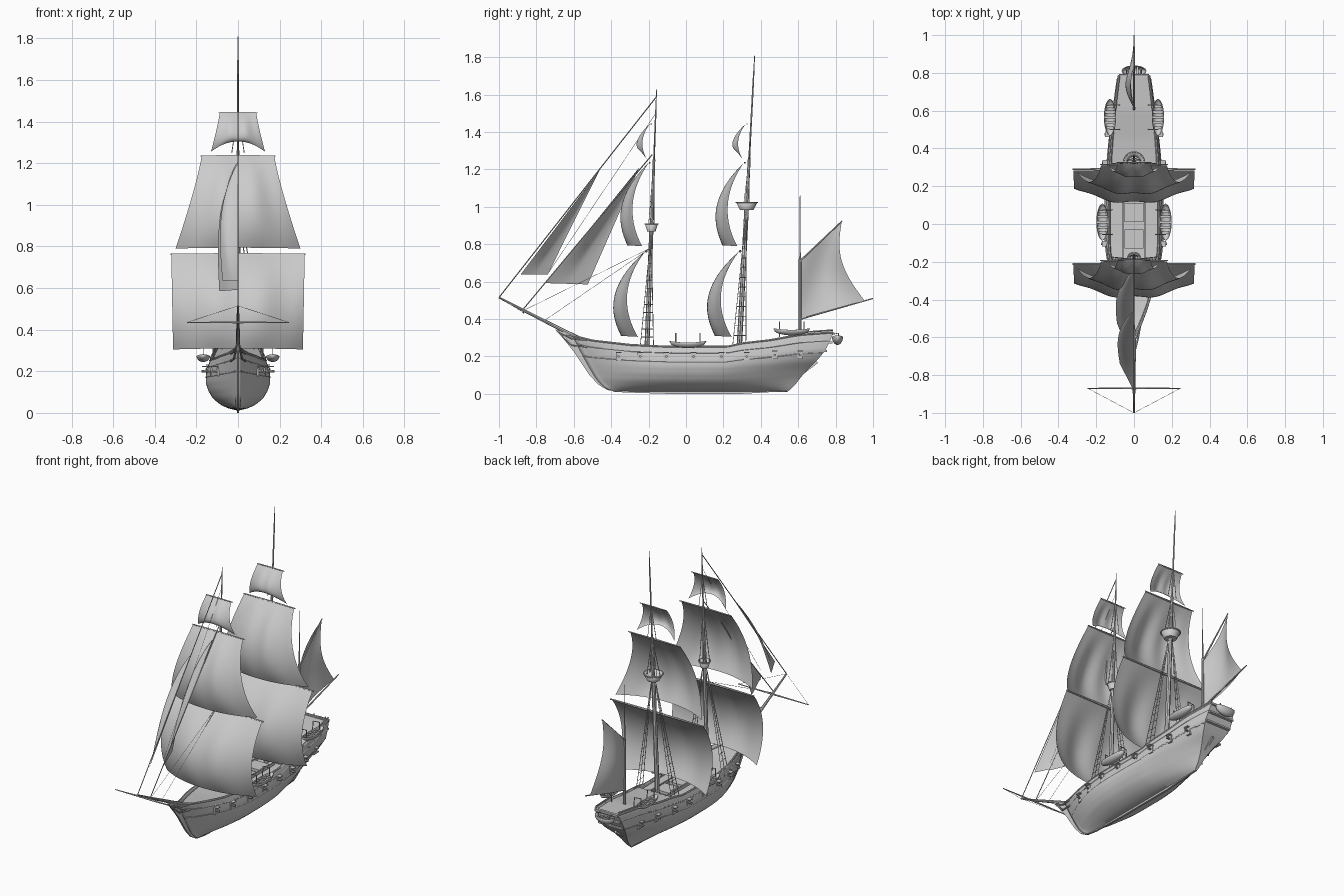
import bpy, bmesh, math
from mathutils import Vector, Matrix

if "Cube" in bpy.data.objects:
    bpy.data.objects.remove(bpy.data.objects["Cube"])


def lerp(table, x):
    """Piecewise linear lookup; rows are (x, value, value...)."""
    if x <= table[0][0]:
        return table[0][1:]
    for a, b in zip(table, table[1:]):
        if x <= b[0]:
            k = (x - a[0]) / (b[0] - a[0])
            return tuple(p + (q - p) * k for p, q in zip(a[1:], b[1:]))
    return table[-1][1:]


def add(name, bm):
    bmesh.ops.remove_doubles(bm, verts=bm.verts, dist=1e-5)
    me = bpy.data.meshes.new(name)
    bm.to_mesh(me)
    bm.free()
    ob = bpy.data.objects.new(name, me)
    bpy.context.collection.objects.link(ob)
    return ob


def surf(name, fn, nu, nv, thick=0, mat=None, close_end=False):
    """Grid surface from fn(u, v) with u, v in 0..1."""
    bm = bmesh.new()
    g = [[bm.verts.new(fn(i / nu, j / nv)) for j in range(nv + 1)] for i in range(nu + 1)]
    for i in range(nu):
        for j in range(nv):
            bm.faces.new((g[i][j], g[i + 1][j], g[i + 1][j + 1], g[i][j + 1]))
    if close_end:
        r = g[-1]
        for j in range(nv // 2):
            f = [r[j], r[j + 1], r[nv - j - 1], r[nv - j]]
            bm.faces.new(f if f[1] != f[2] else [f[0], f[1], f[3]])
    bmesh.ops.recalc_face_normals(bm, faces=bm.faces)
    if mat:
        bm.transform(mat)
    ob = add(name, bm)
    if thick:
        m = ob.modifiers.new("thickness", 'SOLIDIFY')
        m.thickness, m.offset = thick, 0
    return ob


def boxes(name, items):
    """Boxes given as (centre, size)."""
    bm = bmesh.new()
    for c, s in items:
        bmesh.ops.create_cube(bm, size=1, matrix=Matrix.Translation(c) @ Matrix.Diagonal((*s, 1)))
    return add(name, bm)


def tubes(name, paths, r, res=1):
    """Round bars along paths; an optional 4th value scales the radius."""
    cu = bpy.data.curves.new(name, 'CURVE')
    cu.dimensions, cu.bevel_depth, cu.bevel_resolution, cu.use_fill_caps = '3D', r, res, True
    for p in paths:
        s = cu.splines.new('POLY')
        s.points.add(len(p) - 1)
        for pt, q in zip(s.points, p):
            pt.co = (q[0], q[1], q[2], 1)
            pt.radius = q[3] if len(q) > 3 else 1
    ob = bpy.data.objects.new(name, cu)
    bpy.context.collection.objects.link(ob)
    bpy.ops.object.select_all(action='DESELECT')
    ob.select_set(True)
    bpy.context.view_layer.objects.active = ob
    bpy.ops.object.convert(target='MESH')
    return ob


# Hull shape: levels are (t, bow y, stern y, half width, stern half width)
LEVELS = [(0, -.38, .54, .006, .005), (.04, -.42, .555, .04, .006), (.12, -.45, .58, .083, .01),
          (.25, -.48, .61, .118, .02), (.4, -.505, .65, .139, .04), (.55, -.53, .70, .15, .07),
          (.7, -.555, .74, .15, .088), (.85, -.58, .765, .142, .085), (1, -.605, .785, .13, .078)]
SHEER = [(-.62, .315), (-.5, .285), (-.3, .262), (-.1, .252), (.22, .252), (.3, .27),
         (.45, .287), (.6, .315), (.8, .33)]


def sheer(y):
    return lerp(SHEER, y)[0]


def width(u, w, s):
    b = min(1, max(0, u) / .4)
    k = max(0, (min(u, 1) - .5) / .5) ** 1.8
    return max(.006, w * (1 - (1 - b) ** 2) * (1 - k) + s * k)


def half(y, t):
    y0, y1, w, s = lerp(LEVELS, t)
    return width((y - y0) / (y1 - y0), w, s)


def hull(u, v):
    t = abs(2 * v - 1)
    y0, y1, w, s = lerp(LEVELS, t)
    y = y0 + u * (y1 - y0)
    x = width(u, w, s) if t > 0 else 0
    return (x if v > .5 else -x, y, .015 + t * (sheer(y) - .015))


surf("hull", hull, 56, 40, .01, close_end=True)

# Keel, stem and sternpost plate
outline = [(-.70, .345), (-.66, .30), (-.60, .225), (-.52, .105), (-.47, .05), (-.42, .02), (-.34, .008),
           (-.1, 0), (.3, 0), (.55, .015), (.595, .08), (.705, .165), (.69, .185), (.5, .1), (-.42, .12),
           (-.54, .29), (-.6, .318)]
bm = bmesh.new()
face = bm.faces.new([bm.verts.new((-.006, y, z)) for y, z in outline])
ext = bmesh.ops.extrude_face_region(bm, geom=[face])
bmesh.ops.translate(bm, verts=[e for e in ext['geom'] if isinstance(e, bmesh.types.BMVert)], vec=(.012, 0, 0))
bmesh.ops.recalc_face_normals(bm, faces=bm.faces)
add("keel_and_stem", bm)


# Decks
def deck(y0, y1, height):
    def fn(u, v):
        y = y0 + u * (y1 - y0)
        return ((2 * v - 1) * half(y, .95), y, height(y))
    return fn


surf("main_deck", deck(-.58, .31, lambda y: sheer(min(y, .2)) - .018), 24, 2)
surf("quarter_deck", deck(.3, .78, lambda y: sheer(y) - .006), 16, 2)
boxes("quarter_deck_bulkhead", [((0, .303, .248), (.25, .008, .034))])
boxes("hatches", [((0, y, .242), (.1, .1, .016)) for y in (-.08, .06, .19)])
boxes("deck_beams", [((s * .058, .05, .242), (.006, .46, .02)) for s in (-1, 1)])
boxes("transom_trim", [((0, .785, .322), (.16, .02, .012)), ((0, .772, .275), (.17, .02, .01)),
                       ((0, .745, .228), (.17, .02, .01))])

# Rails and wales following the hull
for name, t, r in (("top_rails", 1, .006), ("upper_wales", .86, .004), ("lower_wales", .66, .004)):
    y0, y1, _, _ = lerp(LEVELS, t)
    tubes(name, [[(s * (half(y, t) + .003), y, .015 + t * (sheer(y) - .015))
                  for y in [y0 + (y1 - y0) * i / 40 for i in range(41)]] for s in (-1, 1)], r)
tubes("beak_rails", [[(s * .035, -.53, z), (s * .02, -.61, z + .01), (0, -.69, .338)]
                     for s in (-1, 1) for z in (.25, .285)], .005)
tubes("quarter_deck_rails", [[(s * half(y, 1), y, sheer(y) + .012) for y in (.6, .66, .72, .785)]
                             for s in (-1, 1)], .005)

# Gun ports, lids and barrels
ports, lids, guns = [], [], []
for y in (-.36, -.245, -.105, .04, .19, .325, .475, .61):
    z = .2 + .008 * (y > .4)
    w = half(y, (z - .015) / (sheer(y) - .015))
    for s in (-1, 1):
        ports.append(((s * w, y, z - .002), (.018, .028, .042)))
        lids.append(((s * (w + .014), y, z + .022), (.026, .03, .005)))
        guns.append([(s * (w - .02), y, z, 1.2), (s * (w + .024), y, z, .9), (s * (w + .026), y, z, 1.2),
                     (s * (w + .03), y, z, 1.2)])
boxes("gun_port_frames", ports)
boxes("gun_port_lids", lids)
tubes("cannons", guns, .006)


# Masts and spars
def fore(z):
    return -.21 + (z - .22) * .0376


def main(z):
    return .285 + (z - .25) * .0526


def mast(f, top, nest):
    return [(0, f(z), z, r) for z, r in ((.2, 1.2), (nest, 1), (nest + .02, .75), (1.25, .65),
                                         (1.27, .4), (top - .15, .35), (top, .15))]


tubes("fore_mast", [mast(fore, 1.63, .9)], .011, 2)
tubes("main_mast", [mast(main, 1.81, 1.0)], .012, 2)
tubes("mizzen_mast", [[(0, .61, .28), (0, .61, .72, .8), (0, .61, .74, .4), (0, .61, 1.06, .2)]], .009, 2)
tubes("bowsprit", [[(0, -.56, .29, 1.3), (0, -.87, .447, .8), (0, -1, .515, .5)]], .009, 2)
tubes("sprit_yard", [[(-.245, -.87, .435, .5), (0, -.87, .435), (.245, -.87, .435, .5)]], .005)
tubes("spanker_boom_and_gaff", [[(0, .61, .40), (0, 1, .51, .6)], [(0, .61, .71), (0, .835, .925, .6)]], .006)


# Square sails with their yards
def square_sail(f, top, bottom, wt, wb, depth, arch):
    y0 = f(top) - .028

    def fn(u, v):
        s = 2 * u - 1
        w = wt + (wb - wt) * v ** 1.2
        edge, mid = -.32 * v + .28 * v * v, -.51 * v + .38 * v * v
        y = edge + (mid - edge) * (1 - abs(s) ** 2.2) + .03 * v * (1 - v) * math.cos(s * 9)
        return (s * w, y0 + depth * y, top + (bottom - top) * v + arch * v ** 3 * (1 - s * s))
    return fn


SAILS = [("course", .762, .305, .32, .312, 1, .005), ("topsail", 1.235, .79, .175, .30, .88, .004),
         ("topgallant", 1.443, 1.255, .088, .13, .42, .05)]
for mname, f in (("fore", fore), ("main", main)):
    yards = []
    for name, top, bot, wt, wb, d, arch in SAILS:
        surf(f"{mname}_{name}", square_sail(f, top, bot, wt, wb, d, arch), 28, 18)
        y, k = f(top) - .022, .4 + wt * 2
        yards.append([(-wt - .005, y, top, k * .6), (0, y, top, k), (wt + .005, y, top, k * .6)])
    tubes(f"{mname}_yards", yards, .007)


# Triangular headsails and the spanker
def jib(head, tack, clew, belly):
    h, t, c = Vector(head), Vector(tack), Vector(clew)

    def fn(a, b):
        p = h.lerp(t.lerp(c, b), a)
        p.x -= belly * math.sin(math.pi * a ** .8) * math.sin(math.pi * (.15 + .85 * b) * .6) * min(1, b * 2)
        return p
    return fn


surf("outer_jib", jib((0, -.46, 1.2), (0, -.885, .637), (-.075, -.74, .637), .05), 20, 12)
surf("inner_jib", jib((0, -.25, 1.21), (0, -.75, .592), (-.09, -.525, .585), .05), 20, 12)


def spanker(u, v):
    lo = Vector((0, .612, .4)).lerp(Vector((0, .955, .497)), u)
    hi = Vector((0, .612, .71)).lerp(Vector((0, .832, .918)), u)
    p = lo.lerp(hi, v)
    p.x -= .045 * math.sin(math.pi * u) * (.4 + .6 * math.sin(math.pi * v))
    p.y -= .06 * u * u * math.sin(math.pi * v)
    return p


surf("spanker_sail", spanker, 16, 16)

# Crow's nests
for name, f, z, r, h in (("fore_crows_nest", fore, .888, .034, .04), ("main_crows_nest", main, 1.003, .056, .04)):
    bm = bmesh.new()
    bmesh.ops.create_cone(bm, cap_ends=True, segments=20, radius1=r * .65, radius2=r, depth=h,
                          matrix=Matrix.Translation((0, f(z), z)))
    bmesh.ops.delete(bm, geom=[g for g in bm.faces if g.normal.z > .9], context='FACES_ONLY')
    m = add(name, bm).modifiers.new("thickness", 'SOLIDIFY')
    m.thickness = .005
    tubes(name + "_rim", [[(r * math.cos(a), f(z) + r * math.sin(a), z + h / 2)
                           for a in [i * math.pi / 12 for i in range(25)]]], .004)

# Shrouds with ratlines, and stays
for mname, f, z1, r in (("fore", fore, .87, .025), ("main", main, .985, .035)):
    ropes = []
    for s in (-1, 1):
        feet = [Vector((s * half(f(.25) + d, 1), f(.25) + d, .26)) for d in (-.035, 0, .035)]
        head = Vector((s * .012, f(z1), z1))
        ropes += [[p, head] for p in feet]
        ropes += [[p.lerp(head, k / 14) for p in feet] for k in range(1, 13)]
        ropes += [[(s * r, f(z1) + d, z1 + .03), (0, f(1.25), 1.25)] for d in (-.015, .015)]
        ropes.append([(s * .03, f(1.27), 1.25), (0, f(1.45), 1.45)])
    tubes(f"{mname}_shrouds", ropes, .002, 0)
tubes("head_stays", [[(0, -.157, 1.59), (0, -1, .515)], [(0, -.18, 1.28), (0, -.875, .447)]], .003, 0)
tubes("fine_rigging", [[(0, fore(.78), .78), (0, -.87, .445)], [(0, fore(.78), .78), (0, -.76, .39)],
                       [(0, fore(1.5), 1.5), (0, -.74, .64)],
                       [(-.245, -.87, .435), (0, -1, .515), (.245, -.87, .435)]], .001, 0)

# Ship's boats with thwarts, and davits
boats = [(s * x, y, z, 0) for x, y, z in ((.167, .01, .274), (.127, .565, .342)) for s in (-1, 1)]
boats.append((0, .81, .305, math.pi / 2))
for i, (x, y, z, rot) in enumerate(boats):
    ln, w, h = (.13, .028, .042) if rot else (.195, .031, .028)

    def boat(u, v):
        k = math.sqrt(max(0, 1 - (2 * u - 1) ** 2)) ** 1.1
        a = math.pi * v
        return (w * k * math.cos(a), (u - .5) * ln, -h * k ** .6 * math.sin(a) + .008 * (2 * u - 1) ** 2)
    M = Matrix.Translation((x, y, z)) @ Matrix.Rotation(rot, 4, 'Z')
    surf(f"boat_{i + 1}", boat, 20, 12, .003, M)
    seats = boxes(f"boat_{i + 1}_thwarts", [((0, k * ln / 7, -.004), (w * (1.9 - .17 * k * k), ln / 14, .004))
                                            for k in (-2, -1, 0, 1, 2)])
    seats.data.transform(M)
tubes("davits", [[(s * (x - .05), y, z - .03), (s * (x - .045), y, z + .045), (s * x, y, z + .05),
                  (s * x, y, z - .01)]
                 for x, yc, z in ((.167, .01, .274), (.127, .565, .335)) for y in (yc - .065, yc + .065)
                 for s in (-1, 1)], .003)
tubes("stern_davits", [[(x, .75, .31), (x, .815, .325), (x, .815, .29)] for x in (-.04, .04)], .003)

# Smooth shading with sharp edges kept
bpy.ops.object.select_all(action='SELECT')
bpy.context.view_layer.objects.active = bpy.context.selected_objects[0]
bpy.ops.object.shade_smooth_by_angle(angle=math.radians(40))
